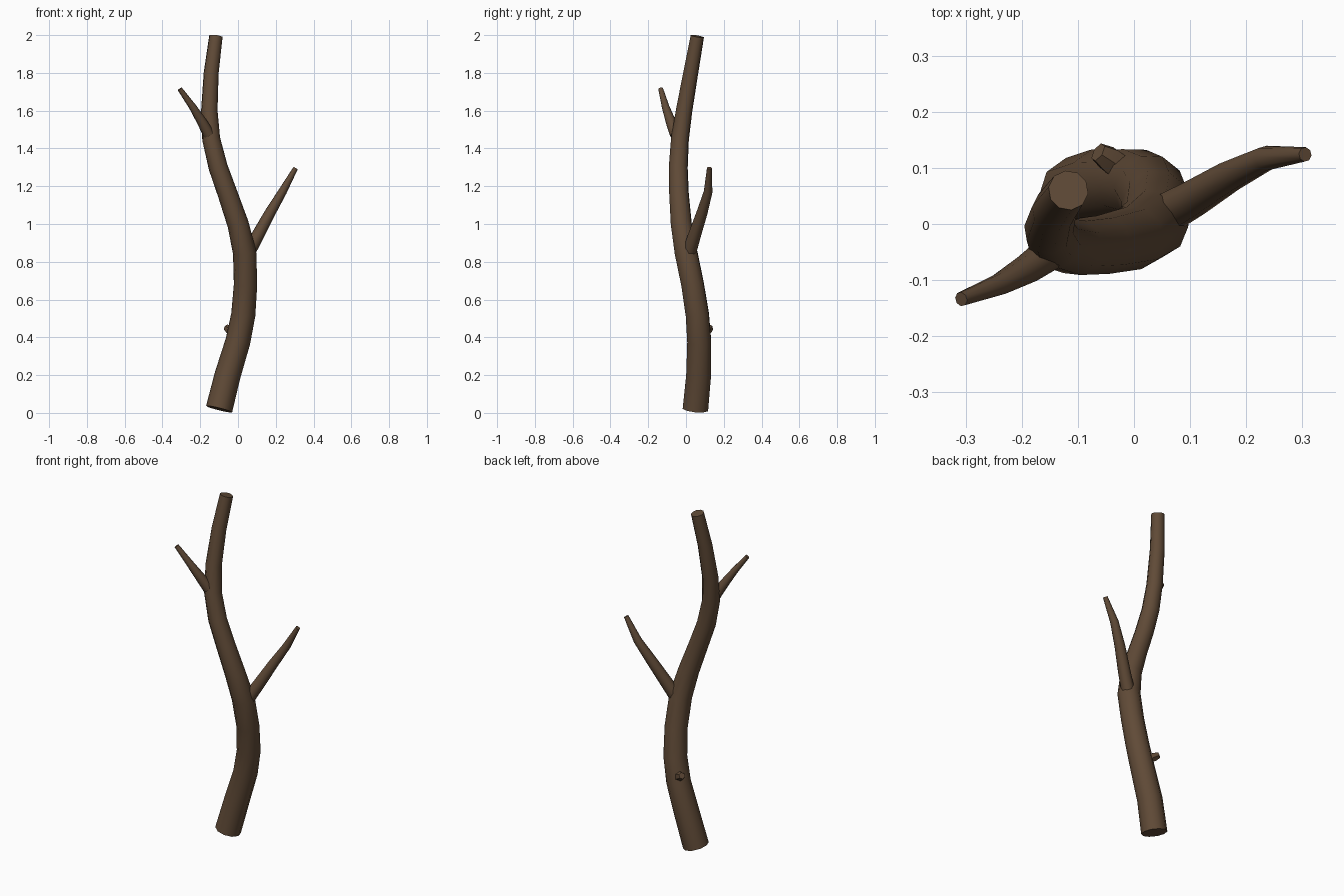
import bpy, bmesh, math
from mathutils import Vector

cube = bpy.data.objects.get("Cube")
if cube:
    bpy.data.objects.remove(cube, do_unlink=True)

bark = bpy.data.materials.new("brown bark")
bark.use_nodes = True
color = (0.117, 0.069, 0.038, 1)
bark.diffuse_color = color
bsdf = bark.node_tree.nodes["Principled BSDF"]
bsdf.inputs["Base Color"].default_value = color
bsdf.inputs["Roughness"].default_value = 0.9


def limb(name, path, sides):
    """Loft a capped tube along (x, y, z, radius) points."""
    pts = [Vector(p[:3]) for p in path]
    bm = bmesh.new()
    rings = []
    side = Vector((1, 0, 0))
    for i, p in enumerate(pts):
        axis = (pts[min(i + 1, len(pts) - 1)] - pts[max(i - 1, 0)]).normalized()
        side = (side - axis * side.dot(axis)).normalized()
        up = axis.cross(side)
        ring = []
        for k in range(sides):
            a = math.tau * k / sides
            offset = side * math.cos(a) + up * math.sin(a)
            ring.append(bm.verts.new(p + offset * path[i][3]))
        rings.append(ring)
    for low, high in zip(rings, rings[1:]):
        for k in range(sides):
            n = (k + 1) % sides
            bm.faces.new((low[k], low[n], high[n], high[k]))
    bm.faces.new(rings[0][::-1])
    bm.faces.new(rings[-1])
    mesh = bpy.data.meshes.new(name)
    bm.to_mesh(mesh)
    bm.free()
    mesh.materials.append(bark)
    obj = bpy.data.objects.new(name, mesh)
    bpy.context.collection.objects.link(obj)
    bpy.ops.object.select_all(action="DESELECT")
    obj.select_set(True)
    bpy.context.view_layer.objects.active = obj
    bpy.ops.object.shade_smooth_by_angle(angle=math.radians(50))


# Winding main stem
limb("main_stem", [
    (-0.10, 0.05, 0.02, 0.071), (-0.055, 0.067, 0.2, 0.069),
    (0.0, 0.07, 0.38, 0.066), (0.028, 0.06, 0.52, 0.064),
    (0.04, 0.035, 0.68, 0.062), (0.035, 0.0, 0.85, 0.062),
    (0.0, -0.025, 1.0, 0.057), (-0.055, -0.037, 1.16, 0.053),
    (-0.105, -0.041, 1.3, 0.051), (-0.142, -0.032, 1.45, 0.048),
    (-0.152, -0.01, 1.6, 0.044), (-0.142, 0.025, 1.8, 0.040),
    (-0.117, 0.06, 1.994, 0.036)], 10)

# Side branches
limb("left_branch", [
    (0.06, 0.02, 0.86, 0.037), (0.105, 0.045, 0.94, 0.034),
    (0.17, 0.085, 1.06, 0.029), (0.235, 0.117, 1.17, 0.023),
    (0.305, 0.124, 1.296, 0.013)], 8)
limb("right_branch", [
    (-0.155, -0.055, 1.475, 0.031), (-0.19, -0.08, 1.54, 0.027),
    (-0.24, -0.108, 1.62, 0.020), (-0.308, -0.134, 1.715, 0.013)], 8)

# Short broken twig on the back of the stem
limb("twig_stub", [
    (-0.01, 0.09, 0.42, 0.027), (-0.045, 0.116, 0.44, 0.025),
    (-0.064, 0.128, 0.452, 0.018)], 6)
